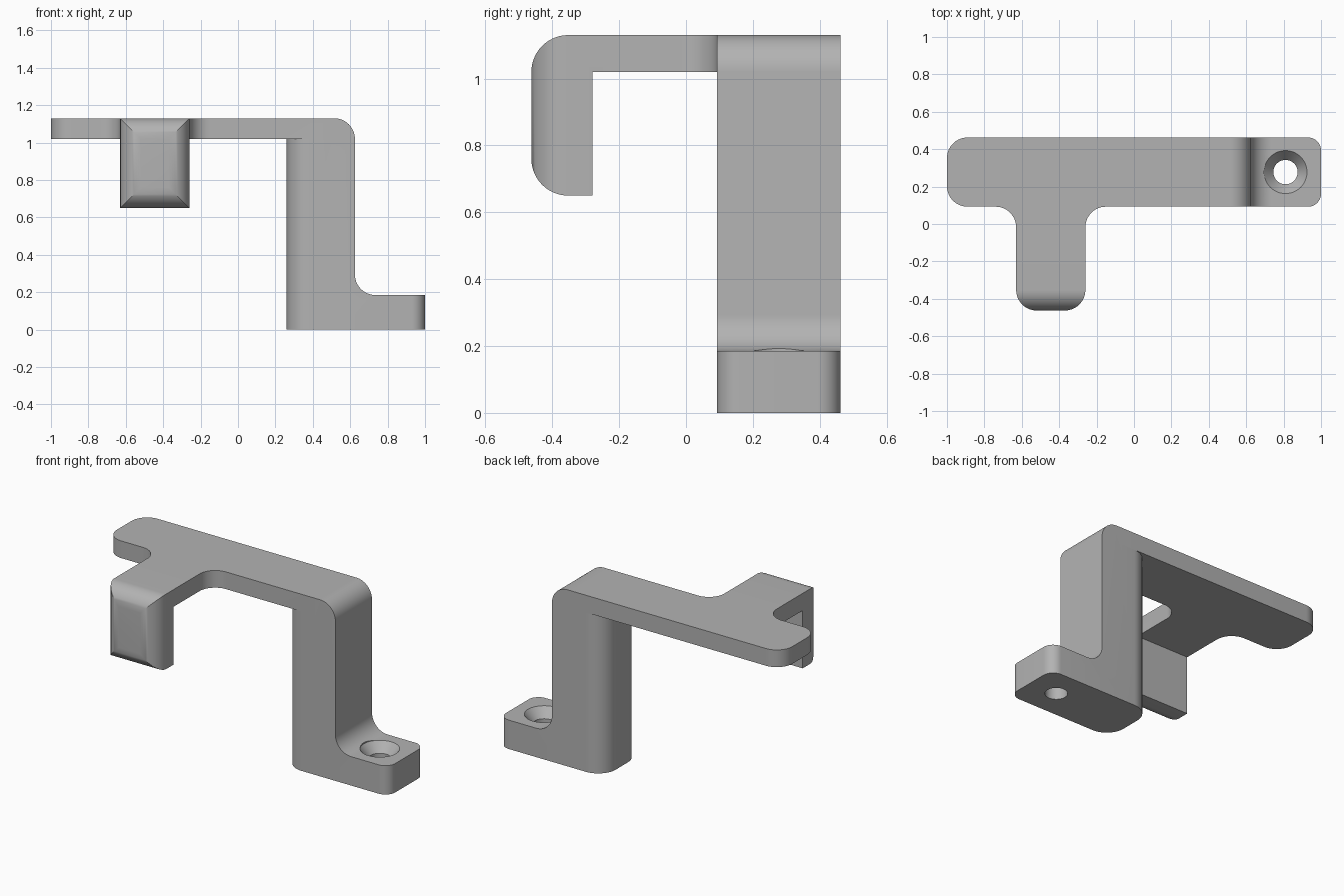
import bpy, bmesh, math
from mathutils import Vector

cube = bpy.data.objects.get("Cube")
if cube:
    bpy.data.objects.remove(cube, do_unlink=True)

grey = bpy.data.materials.new("plain grey")
grey.use_nodes = True
colour = (0.45, 0.45, 0.45, 1)
grey.diffuse_color = colour
grey.node_tree.nodes["Principled BSDF"].inputs["Base Color"].default_value = colour

STEPS = 14


def rounded(corners):
    """Outline of a polygon whose corners (u, v, radius) are filleted."""
    pts = []
    for i, (u, v, r) in enumerate(corners):
        p = Vector((u, v))
        if r == 0:
            pts.append(p)
            continue
        a = (Vector(corners[i - 1][:2]) - p).normalized()
        b = (Vector(corners[(i + 1) % len(corners)][:2]) - p).normalized()
        centre = p + (a + b) * r          # all corners are right angles
        for k in range(STEPS + 1):
            t = k / STEPS * math.pi / 2
            pts.append(centre - b * r * math.cos(t) - a * r * math.sin(t))
    return pts


def prism(name, corners, place, low, high):
    """Extrude a rounded outline; place(u, v, w) gives the 3D point."""
    bm = bmesh.new()
    outline = rounded(corners)
    face = bm.faces.new([bm.verts.new(place(p.x, p.y, low)) for p in outline])
    new = bmesh.ops.extrude_face_region(bm, geom=[face])["geom"]
    shift = Vector(place(0, 0, high)) - Vector(place(0, 0, low))
    bmesh.ops.translate(bm, vec=shift,
                        verts=[g for g in new if isinstance(g, bmesh.types.BMVert)])
    bmesh.ops.recalc_face_normals(bm, faces=bm.faces)
    return finish(name, bm)


def finish(name, bm):
    mesh = bpy.data.meshes.new(name)
    bm.to_mesh(mesh)
    bm.free()
    mesh.materials.append(grey)
    ob = bpy.data.objects.new(name, mesh)
    bpy.context.collection.objects.link(ob)
    return ob


def combine(ob, other, operation):
    """Apply a boolean and remove the helper."""
    mod = ob.modifiers.new("combine", 'BOOLEAN')
    mod.operation, mod.solver, mod.object = operation, 'EXACT', other
    bpy.context.view_layer.objects.active = ob
    bpy.ops.object.modifier_apply(modifier=mod.name)
    bpy.data.objects.remove(other, do_unlink=True)


def plan(u, v, w): return (u, v, w)
def side(u, v, w): return (w, u, v)
def front(u, v, w): return (u, w, v)


FRONT, BACK, TOP, R = 0.0925, 0.4625, 1.13, 0.11

# T-shaped arm with the drop hook: plan outline crossed with side outline
bracket = prism("bracket", [
    (-1, BACK, R), (-1, FRONT, R), (-0.63, FRONT, R), (-0.63, -BACK, R),
    (-0.26, -BACK, R), (-0.26, FRONT, R), (0.48, FRONT, 0), (0.48, BACK, 0)],
    plan, 0.4, 1.3)
hook_side = prism("hook_side", [
    (0.6, TOP, 0), (-BACK, TOP, R), (-BACK, 0.65, R), (-0.28, 0.65, 0),
    (-0.28, 1.02, 0), (0.6, 1.02, 0)], side, -1.2, 0.7)
combine(bracket, hook_side, 'INTERSECT')

# Post and foot: front outline crossed with plan outline
post = prism("post", [
    (0.26, 0, 0), (1.1, 0, 0), (1.1, 0.185, 0), (0.625, 0.185, R),
    (0.625, TOP, R), (0.26, TOP, 0)], front, 0, 0.6)
post_plan = prism("post_plan", [
    (0.26, FRONT, 0.125), (1, FRONT, 0.07), (1, BACK, 0.07),
    (0.26, BACK, 0.125)], plan, -0.2, 1.4)
combine(post, post_plan, 'INTERSECT')
combine(bracket, post, 'UNION')

# Countersunk screw hole, turned from a profile of (radius, height)
bm = bmesh.new()
rings = []
SIDES = 48
for r, z in [(0.065, -0.1), (0.065, 0.125), (0.115, 0.185), (0.115, 0.3)]:
    rings.append([bm.verts.new((0.81 + r * math.cos(2 * math.pi * k / SIDES),
                                0.2775 + r * math.sin(2 * math.pi * k / SIDES), z))
                  for k in range(SIDES)])
for low, high in zip(rings, rings[1:]):
    for k in range(SIDES):
        n = (k + 1) % SIDES
        bm.faces.new([low[k], low[n], high[n], high[k]])
bm.faces.new(rings[0][::-1])
bm.faces.new(rings[-1])
bmesh.ops.recalc_face_normals(bm, faces=bm.faces)
combine(bracket, finish("screw_hole", bm), 'DIFFERENCE')

# Smooth fillets, crisp edges
bpy.ops.object.select_all(action='DESELECT')
bracket.select_set(True)
bpy.context.view_layer.objects.active = bracket
bpy.ops.object.shade_smooth_by_angle(angle=math.radians(25))
